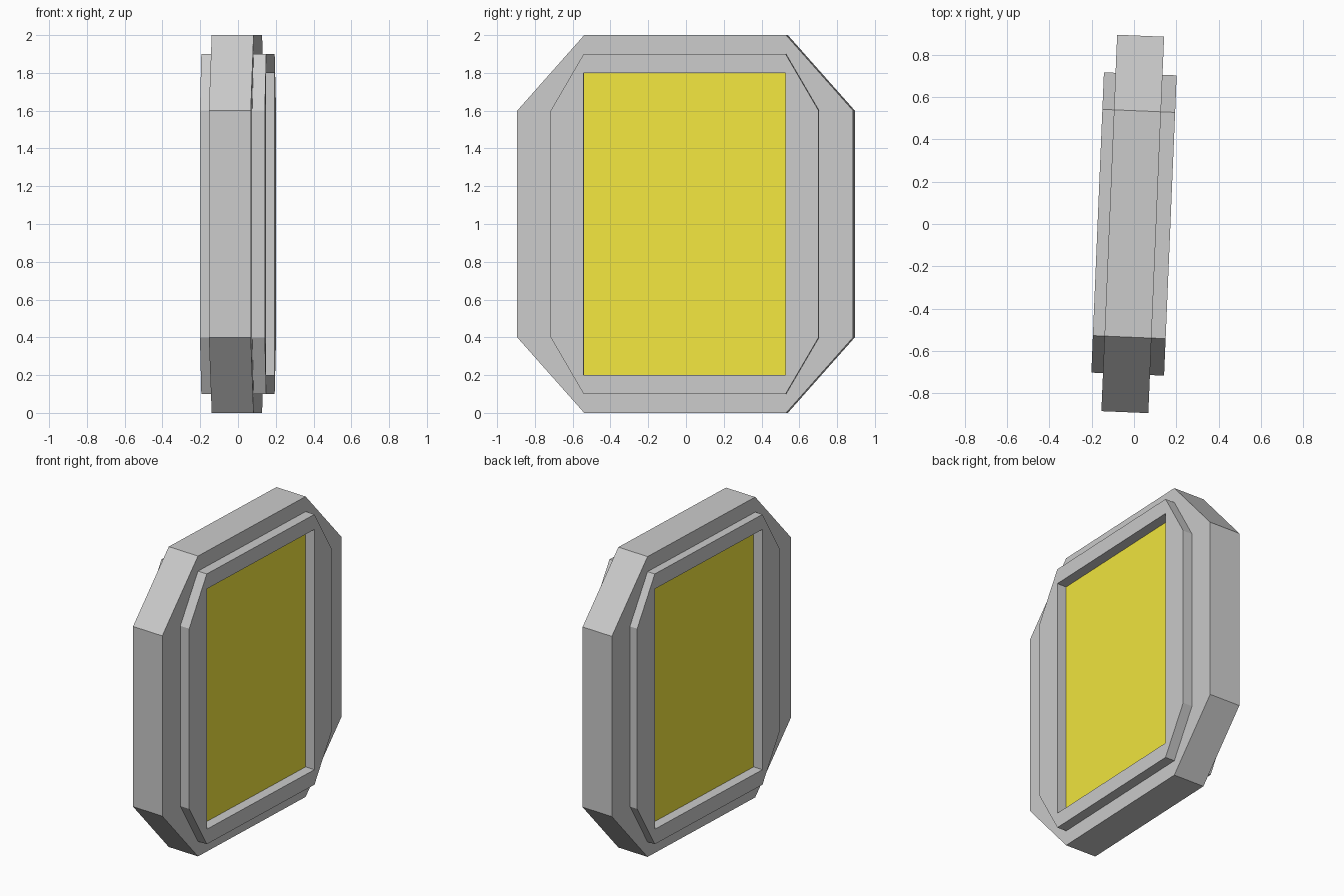
import bpy, bmesh, math

if "Cube" in bpy.data.objects:
    bpy.data.objects.remove(bpy.data.objects["Cube"])

TURN = math.radians(-2.4)   # whole model is turned slightly about z


def octagon(half_y, flat_y, z_low):
    """Eight (y, z) points of a cut-corner outline, mirrored about z = 1."""
    return [(half_y, 0.4), (half_y, 1.6), (flat_y, 2 - z_low), (-flat_y, 2 - z_low),
            (-half_y, 1.6), (-half_y, 0.4), (-flat_y, z_low), (flat_y, z_low)]


def make_ring(name, outer, inner, x0, x1):
    """Flat-faced ring between two matching outlines, from x0 to x1."""
    bm = bmesh.new()
    loops = [[bm.verts.new((x, y, z)) for y, z in pts]
             for pts, x in ((outer, x0), (outer, x1), (inner, x1), (inner, x0))]
    n = len(outer)
    for k in range(4):
        a, b = loops[k], loops[(k + 1) % 4]
        for i in range(n):
            j = (i + 1) % n
            bm.faces.new((a[i], a[j], b[j], b[i]))
    bmesh.ops.recalc_face_normals(bm, faces=bm.faces)
    mesh = bpy.data.meshes.new(name)
    bm.to_mesh(mesh)
    bm.free()
    obj = bpy.data.objects.new(name, mesh)
    bpy.context.collection.objects.link(obj)
    obj.rotation_euler.z = TURN
    return obj


rim = octagon(0.89, 0.535, 0.0)
border = octagon(0.71, 0.535, 0.1)
window = octagon(0.535, 0.535, 0.2)

# Thick outer rim and the raised inner frame around the window
make_ring("outer_rim", rim, border, -0.117, 0.105)
make_ring("inner_frame", border, window, -0.172, 0.172)

# Yellow panel recessed on both sides
bpy.ops.mesh.primitive_cube_add(size=1, location=(0, 0, 1), rotation=(0, 0, TURN))
panel = bpy.context.object
panel.name = "window_panel"
panel.scale = (0.21, 1.07, 1.6)
yellow = bpy.data.materials.new("yellow")
yellow.diffuse_color = (0.9, 0.8, 0.05, 1)
yellow.use_nodes = True
yellow.node_tree.nodes["Principled BSDF"].inputs["Base Color"].default_value = yellow.diffuse_color
panel.data.materials.append(yellow)
